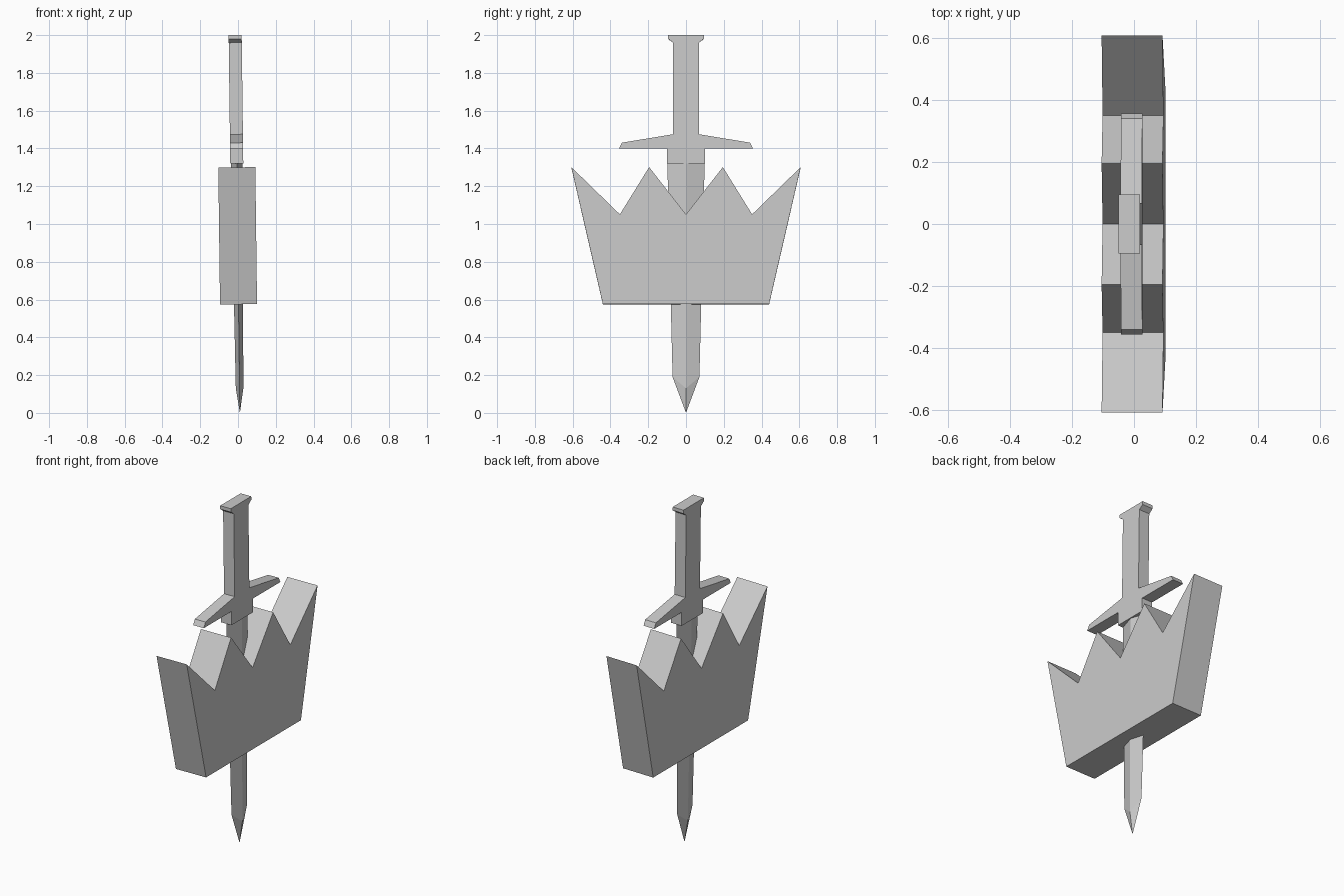
import bpy
import bmesh

default = bpy.data.objects.get("Cube")
if default:
    bpy.data.objects.remove(default, do_unlink=True)

LEAN = -0.0125      # the whole model tips slightly sideways
FOOT = 0.01

grey = bpy.data.materials.new("stone grey")
grey.use_nodes = True
colour = (0.6, 0.6, 0.6, 1)
grey.diffuse_color = colour
for node in grey.node_tree.nodes:
    if node.type == 'BSDF_PRINCIPLED':
        node.inputs["Base Color"].default_value = colour


def finish(bm, name):
    bmesh.ops.recalc_face_normals(bm, faces=bm.faces)
    mesh = bpy.data.meshes.new(name)
    bm.to_mesh(mesh)
    bm.free()
    mesh.materials.append(grey)
    obj = bpy.data.objects.new(name, mesh)
    bpy.context.collection.objects.link(obj)
    obj.location.x = FOOT
    obj.rotation_euler.y = LEAN
    return obj


def slab(name, half, depth):
    """Mirror a (y, z) half outline and extrude it through x."""
    outline = half + [(-y, z) for y, z in reversed(half) if y > 0]
    bm = bmesh.new()
    face = bm.faces.new([bm.verts.new((-depth / 2, y, z)) for y, z in outline])
    ext = bmesh.ops.extrude_face_region(bm, geom=[face])
    verts = [g for g in ext["geom"] if isinstance(g, bmesh.types.BMVert)]
    bmesh.ops.translate(bm, verts=verts, vec=(depth, 0, 0))
    return finish(bm, name)


# Crown block with a zigzag top
slab("crown", [(0, 1.05), (0.195, 1.3), (0.35, 1.05), (0.607, 1.3), (0.44, 0.575)], 0.196)

# Grip, pommel, crossguard and collar in one outline
slab("hilt", [(0.095, 2.0), (0.095, 1.98), (0.068, 1.96), (0.068, 1.475),
              (0.34, 1.43), (0.355, 1.40), (0.10, 1.40), (0.10, 1.32)], 0.069)

# Diamond-section blade: rings of (half width, edge z, half thickness, ridge z)
bm = bmesh.new()
rings = []
for w, ze, t, zr in [(0.099, 1.33, 0.031, 1.33), (0.071, 0.19, 0.02, 0.13)]:
    rings.append([bm.verts.new(p) for p in
                  ((0, -w, ze), (t, 0, zr), (0, w, ze), (-t, 0, zr))])
tip = bm.verts.new((0, 0, 0))
bm.faces.new(rings[0])
top, low = rings
for i in range(4):
    j = (i + 1) % 4
    bm.faces.new((top[i], top[j], low[j], low[i]))
    bm.faces.new((low[i], low[j], tip))
finish(bm, "blade")
